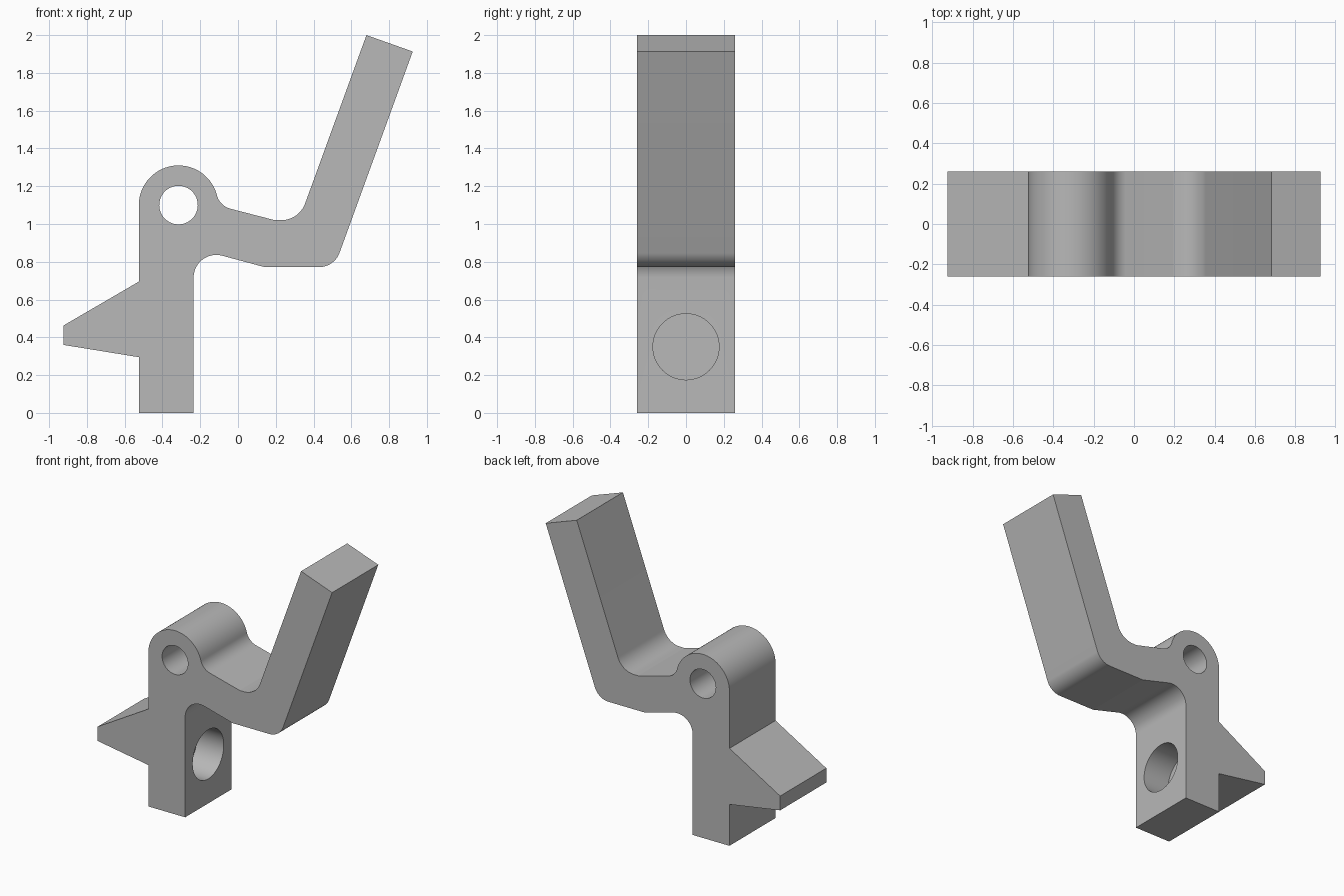
import bpy
import bmesh
from math import cos, sin, pi, radians, tan
from mathutils import Vector

cube = bpy.data.objects.get("Cube")
if cube:
    bpy.data.objects.remove(cube, do_unlink=True)

HALF_WIDTH = 0.26
BOSS = Vector((-0.315, 1.10))
BOSS_R = 0.21
FILLET_R = 0.10

grey = bpy.data.materials.new("plain grey")
grey.use_nodes = True
colour = (0.48, 0.48, 0.48, 1)
grey.diffuse_color = colour
grey.node_tree.nodes["Principled BSDF"].inputs["Base Color"].default_value = colour


def arc(centre, radius, start, end, steps=24):
    """Points along an arc, angles in radians."""
    angles = [start + (end - start) * i / steps for i in range(steps + 1)]
    return [centre + radius * Vector((cos(a), sin(a))) for a in angles]


def fillet(before, corner, after, radius):
    """Round a corner with a tangent arc."""
    p, c, n = Vector(before), Vector(corner), Vector(after)
    u, v = (p - c).normalized(), (n - c).normalized()
    half = u.angle(v) / 2
    centre = c + (u + v).normalized() * radius / sin(half)
    start = c + u * radius / tan(half) - centre
    end = c + v * radius / tan(half) - centre
    a = Vector((1, 0)).angle_signed(start) * -1
    turn = -start.angle_signed(end)
    return arc(centre, radius, a, a + turn, 16)


# Blend between the round boss and the sloped top of the arm
slope = radians(-15)
along = Vector((cos(slope), sin(slope)))
normal = Vector((-along.y, along.x))
line_point = Vector((0, 1.07))
rise = normal.dot(line_point - BOSS) + FILLET_R
run = ((BOSS_R + FILLET_R) ** 2 - rise ** 2) ** 0.5
blend_centre = BOSS + normal * rise + along * run
to_blend = blend_centre - BOSS
boss_end = -Vector((1, 0)).angle_signed(to_blend)

# Side outline, clockwise from the bottom left
tip_left, tip_right = (0.68, 2.0), (0.925, 1.913)
knee_in, knee_out = (0.323, 1.02), (0.51, 0.772)
bend_in, bend_out = (0.195, 1.02), (0.14, 0.772)
armpit, foot = (-0.235, 0.873), (-0.235, 0)
outline = [(-0.525, 0), (-0.525, 0.295), (-0.925, 0.36),
           (-0.925, 0.462), (-0.525, 0.695)]
outline += arc(BOSS, BOSS_R, pi, boss_end, 40)
outline += arc(blend_centre, FILLET_R, boss_end + pi, slope + 1.5 * pi, 16)[1:]
outline += [bend_in, *fillet(bend_in, knee_in, tip_left, 0.135), tip_left, tip_right]
outline += [*fillet(tip_right, knee_out, bend_out, 0.115), bend_out]
outline += [*fillet(bend_out, armpit, foot, 0.12), foot]

# Lever body
bm = bmesh.new()
face = bm.faces.new([bm.verts.new((p[0], -HALF_WIDTH, p[1])) for p in outline])
extruded = bmesh.ops.extrude_face_region(bm, geom=[face])
moved = [g for g in extruded["geom"] if isinstance(g, bmesh.types.BMVert)]
bmesh.ops.translate(bm, verts=moved, vec=(0, 2 * HALF_WIDTH, 0))
bmesh.ops.recalc_face_normals(bm, faces=bm.faces)
mesh = bpy.data.meshes.new("lever_body")
bm.to_mesh(mesh)
bm.free()
body = bpy.data.objects.new("lever_body", mesh)
bpy.context.collection.objects.link(body)
mesh.materials.append(grey)


def drill(name, radius, depth, location, rotation):
    """Cut a round hole in the body."""
    bpy.ops.mesh.primitive_cylinder_add(vertices=64, radius=radius, depth=depth,
                                        location=location, rotation=rotation)
    cutter = bpy.context.object
    cutter.name = name
    cutter.hide_render = True
    cutter.data.materials.append(grey)
    bpy.ops.object.select_all(action='DESELECT')
    body.select_set(True)
    bpy.context.view_layer.objects.active = body
    mod = body.modifiers.new(name, 'BOOLEAN')
    mod.operation = 'DIFFERENCE'
    mod.solver = 'EXACT'
    mod.object = cutter
    bpy.ops.object.modifier_apply(modifier=mod.name)
    bpy.data.objects.remove(cutter, do_unlink=True)


# Pivot hole through the boss, and blind socket in the upright
drill("pivot_hole", 0.102, 1, (BOSS.x, 0, BOSS.y), (pi / 2, 0, 0))
drill("spring_socket", 0.175, 0.42, (-0.235, 0, 0.35), (0, pi / 2, 0))

bpy.ops.object.shade_smooth_by_angle(angle=radians(14))
